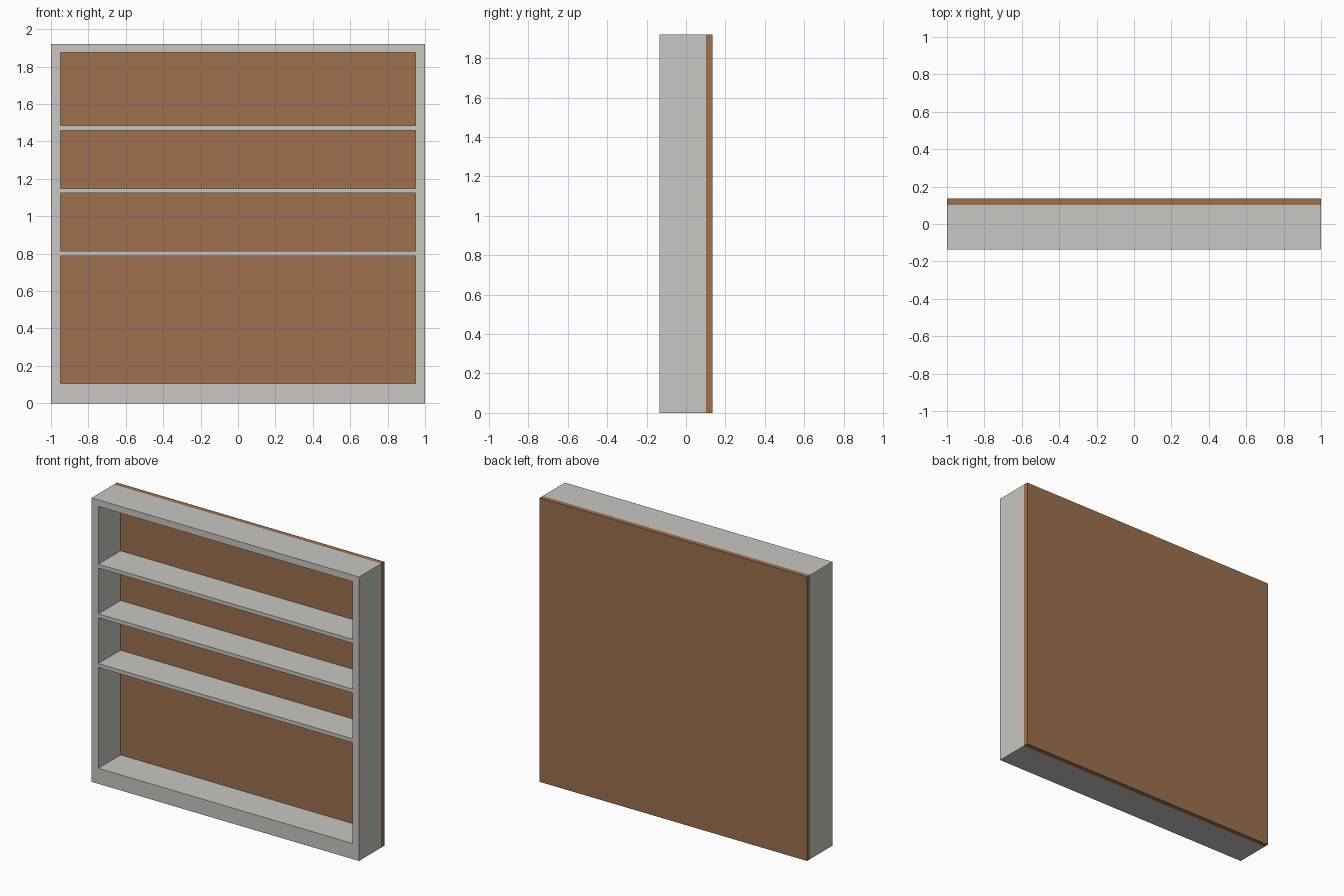
import bpy

if "Cube" in bpy.data.objects:
    bpy.data.objects.remove(bpy.data.objects["Cube"])


def material(name, rgb):
    m = bpy.data.materials.new(name)
    m.diffuse_color = (*rgb, 1.0)
    m.use_nodes = True
    m.node_tree.nodes["Principled BSDF"].inputs["Base Color"].default_value = m.diffuse_color
    return m


GREY = material("warm grey paint", (0.58, 0.57, 0.54))
BROWN = material("brown board", (0.342, 0.162, 0.076))


def box(name, x, y, z, mat):
    """Box spanning the (min, max) range on each axis."""
    spans = (x, y, z)
    bpy.ops.mesh.primitive_cube_add(size=1)
    ob = bpy.context.object
    ob.name = name
    ob.location = [(a + b) / 2 for a, b in spans]
    ob.scale = [b - a for a, b in spans]
    bpy.ops.object.transform_apply(location=True, rotation=False, scale=True)
    ob.data.materials.append(mat)
    return ob


W, H = 1.0, 1.92            # half width, height
FRONT, SPLIT, BACK = -0.135, 0.102, 0.135
IN_X, IN_LOW, IN_TOP = 0.95, 0.105, 1.875
DEPTH = (FRONT, SPLIT)

# Back board
box("back_board", (-W, W), (SPLIT, BACK), (0, H), BROWN)

# Outer frame
box("left_side", (-W, -IN_X), DEPTH, (0, H), GREY)
box("right_side", (IN_X, W), DEPTH, (0, H), GREY)
box("base", (-IN_X, IN_X), DEPTH, (0, IN_LOW), GREY)
box("top", (-IN_X, IN_X), DEPTH, (IN_TOP, H), GREY)

# Three evenly spaced shelves
for i in range(3):
    z = 0.80 + 0.336 * i
    box(f"shelf_{i + 1}", (-IN_X, IN_X), DEPTH, (z - 0.013, z + 0.013), GREY)
